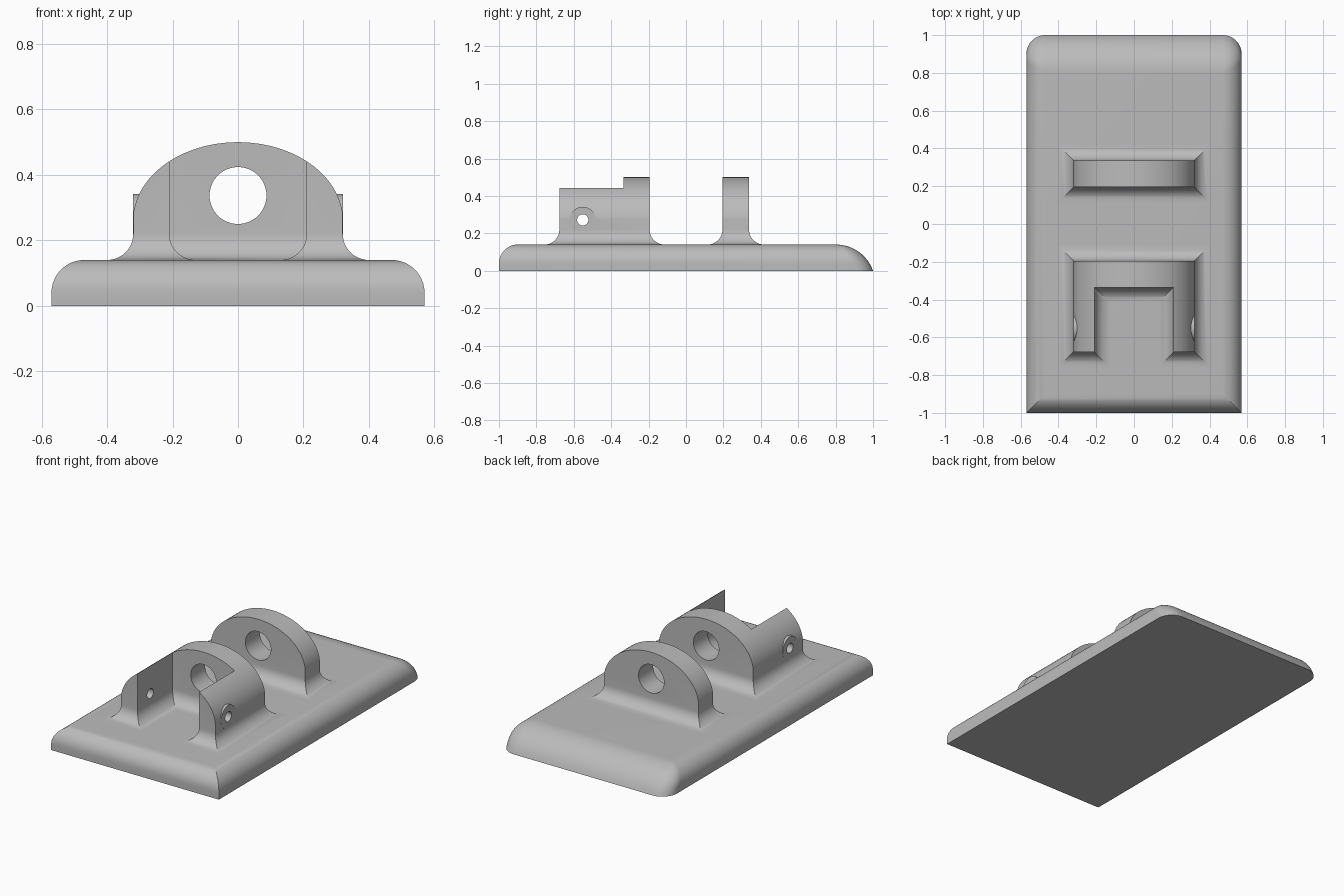
import bpy, bmesh, math
from mathutils import Matrix, Vector

if "Cube" in bpy.data.objects:
    bpy.data.objects.remove(bpy.data.objects["Cube"], do_unlink=True)

grey = bpy.data.materials.new("plain grey")
grey.use_nodes = True
GREY = (0.5, 0.5, 0.5, 1)
grey.diffuse_color = GREY
grey.node_tree.nodes["Principled BSDF"].inputs["Base Color"].default_value = GREY

TOP, FILLET, STEPS = 0.14, 0.08, 10


def finish(name, bm):
    bmesh.ops.recalc_face_normals(bm, faces=bm.faces)
    mesh = bpy.data.meshes.new(name)
    bm.to_mesh(mesh)
    bm.free()
    mesh.materials.append(grey)
    obj = bpy.data.objects.new(name, mesh)
    bpy.context.collection.objects.link(obj)
    return obj


def loft(name, rings):
    """Closed solid through rings with equal point counts."""
    bm = bmesh.new()
    loops = [[bm.verts.new(p) for p in ring] for ring in rings]
    n = len(loops[0])
    for low, high in zip(loops, loops[1:]):
        for i in range(n):
            j = (i + 1) % n
            bm.faces.new((low[i], low[j], high[j], high[i]))
    bm.faces.new(loops[0][::-1])
    bm.faces.new(loops[-1])
    return finish(name, bm)


def cylinder(name, radius, length, axis, centre):
    bm = bmesh.new()
    turn = Matrix.Rotation(math.pi / 2, 4, "Y" if axis == "X" else "X")
    bmesh.ops.create_cone(bm, cap_ends=True, segments=48, radius1=radius, radius2=radius,
                          depth=length, matrix=Matrix.Translation(centre) @ turn)
    return finish(name, bm)


def activate(obj):
    bpy.ops.object.select_all(action="DESELECT")
    obj.select_set(True)
    bpy.context.view_layer.objects.active = obj


def combine(obj, tool, operation):
    mod = obj.modifiers.new(operation, "BOOLEAN")
    mod.operation, mod.solver, mod.object = operation, "EXACT", tool
    activate(obj)
    bpy.ops.object.modifier_apply(modifier=mod.name)
    bpy.data.objects.remove(tool, do_unlink=True)


def smooth(obj):
    activate(obj)
    bpy.ops.object.shade_smooth_by_angle(angle=math.radians(25))


def offset(outline, d):
    """Mitred outward offset of a counter-clockwise right-angled outline."""
    pts = [Vector(p) for p in outline]
    result = []
    for i, p in enumerate(pts):
        a = (p - pts[i - 1]).normalized()
        b = (pts[(i + 1) % len(pts)] - p).normalized()
        result.append(p + d * Vector((a.y + b.y, -a.x - b.x)))
    return result


def lug(name, outline):
    """Upright with a flared foot, an arched top and a bore along y."""
    levels = [(FILLET, TOP - 0.02)]
    for k in range(STEPS + 1):
        t = math.pi / 2 * k / STEPS
        levels.append((FILLET * (1 - math.sin(t)), TOP + FILLET * (1 - math.cos(t))))
    levels.append((0, 0.6))
    obj = loft(name, [[(p.x, p.y, z) for p in offset(outline, d)] for d, z in levels])
    # Trim everything above the elliptical arch
    arch = [(0.321 * math.cos(math.pi * k / 64), 0.26 + 0.24 * math.sin(math.pi * k / 64))
            for k in range(65)]
    arch = [(0.5, 0.26)] + arch + [(-0.5, 0.26), (-0.5, 0.8), (0.5, 0.8)]
    combine(obj, loft("arch_cutter", [[(x, y, z) for x, z in arch] for y in (-0.9, 0.9)]),
            "DIFFERENCE")
    combine(obj, cylinder("bore_cutter", 0.087, 2, "Y", (0, 0, 0.337)), "DIFFERENCE")
    return obj


# Base plate: rounded rim, mitred front corners, rounded and longer sloped back
rings = []
angles = [math.pi / 2 * k / 12 for k in range(13)]
for inset, z in [(0, 0), (0, 0.02)] + [(0.1 * (1 - math.cos(t)), 0.04 + 0.1 * math.sin(t))
                                       for t in angles]:
    back = 0.802 + math.sqrt(max(0.21 ** 2 - (z + 0.07) ** 2, 0))
    half, r = 0.57 - inset, max(0.1 - inset, 0.001)
    right_corner = [(half - r + r * math.cos(t), back - r + r * math.sin(t)) for t in angles]
    left_corner = [(-x, y) for x, y in reversed(right_corner)]
    ring = [(-half, inset - 1), (half, inset - 1)] + right_corner + left_corner
    rings.append([(x, y, z) for x, y in ring])
smooth(loft("base_plate", rings))

# Plain rear lug
smooth(lug("rear_lug", [(-0.32, 0.195), (0.32, 0.195), (0.32, 0.337), (-0.32, 0.337)]))

# Front lug with two ears around an open pocket
half_u = [(0.21, -0.335), (0.21, -0.677), (0.32, -0.677), (0.32, -0.195)]
front_lug = lug("front_lug", half_u + [(-x, y) for x, y in reversed(half_u)])

# Round boss and cross pin hole on each ear
for side in (-1, 1):
    combine(front_lug, cylinder("pin_boss", 0.07, 0.08, "X", (side * 0.2805, -0.552, 0.272)),
            "UNION")
combine(front_lug, cylinder("pin_cutter", 0.03, 2, "X", (0, -0.552, 0.272)), "DIFFERENCE")
smooth(front_lug)
